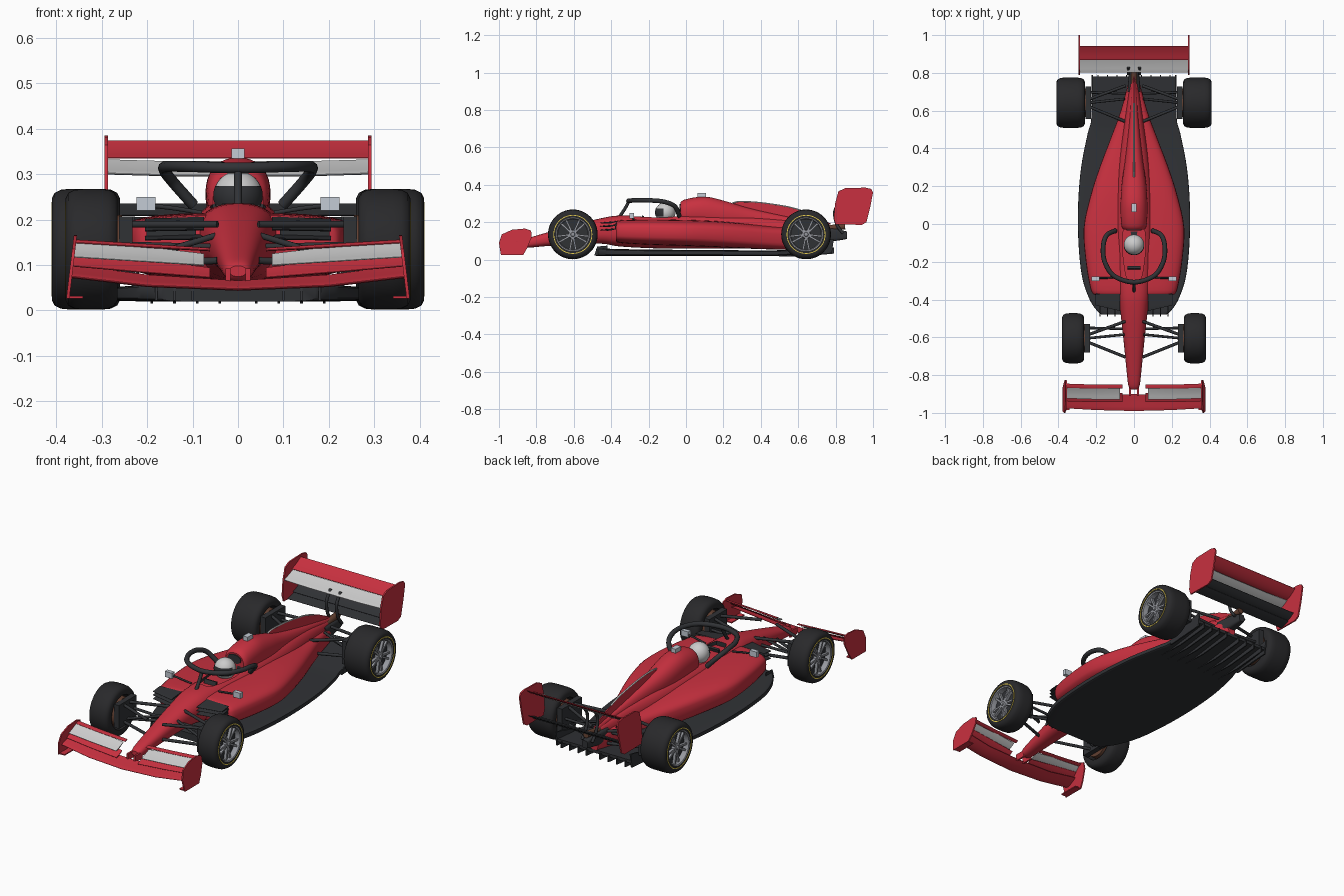
import bpy, bmesh, math
from mathutils import Vector, Matrix

if "Cube" in bpy.data.objects:
    bpy.data.objects.remove(bpy.data.objects["Cube"])


def mat(name, r, g, b):
    m = bpy.data.materials.new(name)
    m.diffuse_color = (r, g, b, 1)
    m.use_nodes = True
    m.node_tree.nodes["Principled BSDF"].inputs["Base Color"].default_value = m.diffuse_color
    return m


RED = mat("red_paint", 0.58, 0.03, 0.05)
DARK = mat("carbon", 0.03, 0.032, 0.036)
TYRE = mat("rubber", 0.022, 0.022, 0.024)
WHITE = mat("white_paint", 0.82, 0.82, 0.84)
GREY = mat("rim_metal", 0.3, 0.31, 0.34)
GLASS = mat("light_grey", 0.55, 0.6, 0.66)
YELLOW = mat("yellow_band", 0.85, 0.65, 0.08)
BROWN = mat("brake_disc", 0.12, 0.05, 0.03)


def smooth(o):
    bpy.ops.object.select_all(action='DESELECT')
    bpy.context.view_layer.objects.active = o
    o.select_set(True)
    bpy.ops.object.shade_smooth_by_angle(angle=math.radians(38))


def mirrored(o):
    o.modifiers.new("mirror", 'MIRROR')
    return o


def build(name, verts, faces, m, mirror=False):
    bm = bmesh.new()
    vs = [bm.verts.new(v) for v in verts]
    for f in faces:
        bm.faces.new([vs[i] for i in f])
    bmesh.ops.recalc_face_normals(bm, faces=bm.faces)
    me = bpy.data.meshes.new(name)
    bm.to_mesh(me)
    bm.free()
    me.materials.append(m)
    o = bpy.data.objects.new(name, me)
    bpy.context.collection.objects.link(o)
    smooth(o)
    return mirrored(o) if mirror else o


def skin(name, rings, m, mirror=False, caps=True, loop=False):
    n = len(rings[0])
    k = len(rings)
    faces = [(i % k * n + j, i % k * n + (j + 1) % n, (i + 1) % k * n + (j + 1) % n, (i + 1) % k * n + j)
             for i in range(k if loop else k - 1) for j in range(n)]
    if caps and not loop:
        faces += [tuple(range(n)), tuple(range((k - 1) * n, k * n))]
    return build(name, [v for r in rings for v in r], faces, m, mirror)


def spline(pts, steps):
    out = []
    for i in range(len(pts) - 1):
        a, b, c, d = [Vector(pts[min(max(j, 0), len(pts) - 1)]) for j in (i - 1, i, i + 1, i + 2)]
        for s in range(steps):
            t = s / steps
            out.append(b + (c - a) * t / 2 + (a * 2 - b * 5 + c * 4 - d) * t * t / 2
                       + (b * 3 - a - c * 3 + d) * t ** 3 / 2)
    return out + [Vector(pts[-1])]


def loft(name, secs, m, e=2.5, n=36, steps=4):
    """secs: (y, half width, bottom z, top z)"""
    ys = []
    rings = []
    secs = [s for s in secs]
    for y, hw, zb, zt in [(v[0], v[1], v[2], v[3]) for v in spline(secs, steps)]:
        ring = []
        for j in range(n):
            a = 2 * math.pi * j / n
            c, s = math.cos(a), math.sin(a)
            ring.append((hw * math.copysign(abs(c) ** (2 / e), c), y,
                         (zb + zt) / 2 + (zt - zb) / 2 * math.copysign(abs(s) ** (2 / e), s)))
        rings.append(ring)
    return skin(name, rings, m)


def lathe(name, prof, cy, cz, m, loop=False, n=48):
    """prof: (x, radius) turned about the axle"""
    rings = [[(x, cy + r * math.cos(2 * math.pi * j / n), cz + r * math.sin(2 * math.pi * j / n))
              for j in range(n)] for x, r in prof]
    return skin(name, rings, m, True, not loop, loop)


def tube(name, pts, r, m=DARK, mirror=True, curved=True):
    cu = bpy.data.curves.new(name, 'CURVE')
    cu.dimensions = '3D'
    cu.bevel_depth = r
    cu.bevel_resolution = 3
    cu.use_fill_caps = True
    path = spline(pts, 6) if curved else [Vector(p) for p in pts]
    sp = cu.splines.new('POLY')
    sp.points.add(len(path) - 1)
    for p, v in zip(sp.points, path):
        p.co = (*v, 1)
    cu.materials.append(m)
    o = bpy.data.objects.new(name, cu)
    bpy.context.collection.objects.link(o)
    bpy.ops.object.select_all(action='DESELECT')
    bpy.context.view_layer.objects.active = o
    o.select_set(True)
    bpy.ops.object.convert(target='MESH')
    o = bpy.context.object
    smooth(o)
    return mirrored(o) if mirror else o


def plate(name, outline, x, t, m, lean=0.0, mirror=True):
    """outline in (y, z), given thickness across x"""
    return skin(name, [[(x + d - lean * z, y, z) for y, z in outline] for d in (-t / 2, t / 2)], m, mirror)


def wing(name, stations, th, m, mirror=False):
    """stations: (x, y leading, z leading, y trailing, z trailing)"""
    rings = []
    for x, y0, z0, y1, z1 in stations:
        pts = []
        for side, ts in ((1, range(0, 9)), (-1, range(8, -1, -1))):
            for k in ts:
                t = k / 8
                h = th * (1.4 * math.sqrt(t) * (1 - t) + 0.12)
                pts.append((x, y0 + (y1 - y0) * t, z0 + (z1 - z0) * t ** 1.5 + side * h))
        rings.append(pts)
    return skin(name, rings, m, mirror)


def box(name, c, s, m, mirror=False, rot=0.0):
    R = Matrix.Rotation(rot, 3, 'X')
    rings = [[Vector(c) + R @ Vector((sx * s[0] / 2, a * s[1] / 2, b * s[2] / 2))
              for a, b in ((-1, -1), (1, -1), (1, 1), (-1, 1))] for sx in (-1, 1)]
    return skin(name, rings, m, mirror)


# Main body with cockpit opening
body = loft("nose_and_tub", [(-.875, .018, .075, .098), (-.85, .031, .064, .113), (-.75, .042, .072, .143),
    (-.6, .057, .083, .185), (-.45, .074, .085, .222), (-.35, .087, .07, .236), (-.15, .1, .06, .236),
    (.05, .1, .06, .245), (.3, .085, .06, .235), (.55, .05, .06, .212), (.78, .015, .1, .175)], RED)
cut = loft("cockpit_cutter", [(-.3, .03, .13, .3), (-.26, .045, .13, .3), (-.12, .062, .13, .3),
    (-.03, .056, .13, .3)], DARK, e=6)
mod = body.modifiers.new("cockpit", 'BOOLEAN')
mod.operation = 'DIFFERENCE'
mod.solver = 'EXACT'
mod.material_mode = 'TRANSFER'
mod.object = cut
bpy.context.view_layer.objects.active = body
bpy.ops.object.modifier_apply(modifier="cockpit")
bpy.data.objects.remove(cut)
smooth(body)

# Airbox, sidepods, engine fin
loft("airbox", [(-.03, .055, .18, .305), (-.01, .066, .18, .32), (.05, .071, .18, .333), (.12, .071, .17, .335),
    (.22, .064, .16, .31), (.35, .046, .15, .272), (.55, .026, .14, .228), (.78, .01, .12, .185)], RED, e=2.3)
loft("air_inlet", [(-.034, .04, .25, .296), (-.02, .042, .25, .3)], DARK, e=2.2)
loft("sidepods", [(-.375, .205, .1, .2), (-.35, .228, .088, .211), (-.2, .255, .078, .215), (-.02, .266, .072, .213),
    (.15, .23, .066, .207), (.3, .182, .06, .194), (.45, .125, .055, .178), (.6, .07, .055, .165),
    (.78, .022, .07, .15)], RED, e=3.6)
box("sidepod_inlet", (.147, -.374, .178), (.11, .012, .028), DARK, True)
plate("engine_fin", [(.22, .29), (.28, .308), (.4, .303), (.55, .28), (.68, .24), (.78, .19), (.5, .19)],
      0, .006, RED, mirror=False)
tube("fin_trim", [(0, .25, .303), (0, .29, .31), (0, .4, .304), (0, .55, .281), (0, .64, .254)], .004, WHITE, False)
box("roof_camera", (0, .085, .346), (.028, .045, .022), GLASS)

# Floor, diffuser and front vanes
loft("floor", [(-.48, .17, .02, .058), (-.46, .195, .02, .06), (-.4, .235, .02, .058), (-.28, .275, .02, .055),
    (-.1, .294, .02, .053), (.1, .296, .02, .052), (.3, .28, .02, .05), (.48, .245, .02, .05),
    (.56, .226, .025, .055), (.78, .222, .055, .072)], DARK, e=7)
for x in (.04, .09, .14, .19):
    plate("diffuser_strake", [(.4, .021), (.6, .015), (.79, .032), (.79, .065), (.6, .04)], x, .006, DARK)
plate("diffuser_side", [(.56, .02), (.78, .035), (.79, .11), (.74, .1), (.58, .055)], .222, .008, DARK)
for z in (.168, .188, .206):
    wing("turning_vane", [(.075, -.46, z - .01, -.37, z), (.205, -.43, z - .012, -.37, z - .004)], .004, DARK, True)
for x in (.1, .14, .18):
    plate("floor_fence", [(-.49, .022), (-.42, .022), (-.42, .075), (-.475, .07)], x, .005, DARK)

# Front wing
wing("front_main_plane", [(-.37, -.975, .075, -.9, .1), (-.2, -.985, .055, -.91, .078), (0, -.99, .047, -.9, .065),
    (.2, -.985, .055, -.91, .078), (.37, -.975, .075, -.9, .1)], .008, RED)
for nm, y0, y1, zi, zo, h, m in (("lower", -.943, -.895, .073, .098, .028, RED),
                                 ("middle", -.928, -.866, .1, .118, .033, WHITE),
                                 ("upper", -.872, -.85, .133, .15, .006, RED)):
    x0 = .062 if m is RED else .075
    wing("front_flap_" + nm, [(x0, y0, zi, y1, zi + h * .75), (.22, y0, (zi + zo) / 2, y1, (zi + zo) / 2 + h),
                              (.362, y0 + .005, zo, y1 + .005, zo + h)], .005, m, True)
plate("front_endplate", [(-.99, .026), (-.87, .026), (-.85, .06), (-.825, .12), (-.828, .155), (-.86, .166),
                         (-.93, .16), (-.985, .135), (-1, .09)], .378, .007, RED, .12)
box("endplate_foot", (.358, -.93, .029), (.034, .11, .006), RED, True)
box("wing_pylon", (.022, -.88, .075), (.01, .06, .035), RED, True)

# Rear wing
wing("rear_main_plane", [(x, .802, z, .878, z + .03) for x, z in ((-.288, .302), (-.15, .298), (.15, .298),
                                                                 (.288, .302))], .007, WHITE)
wing("rear_flap", [(-.288, .868, .336, .942, .374), (.288, .868, .336, .942, .374)], .006, RED)
wing("beam_wing_lower", [(-.286, .83, .19, .89, .205), (.286, .83, .19, .89, .205)], .005, DARK)
wing("beam_wing_upper", [(-.286, .875, .21, .93, .235), (.286, .875, .21, .93, .235)], .005, DARK)
plate("rear_endplate", [(.8, .188), (.94, .186), (.965, .2), (.985, .28), (1, .36), (.99, .378), (.96, .385),
                        (.85, .382), (.815, .365), (.797, .3), (.79, .22)], .29, .008, RED)
tube("wing_swan_neck", [(.03, .84, .14), (.03, .805, .19), (.03, .795, .26), (.03, .83, .312)], .008)
loft("crash_structure", [(.7, .035, .085, .17), (.8, .026, .1, .165), (.86, .016, .11, .15)], DARK, e=4)
tube("exhaust", [(0, .74, .165), (0, .85, .178)], .017, BROWN, False, False)

# Halo, driver and mirrors
hoop = [(.098, -.035, .232), (.145, -.06, .285), (.163, -.12, .31), (.155, -.2, .317), (.105, -.275, .317)]
tube("halo_hoop", hoop + [(0, -.308, .314)] + [(-x, y, z) for x, y, z in reversed(hoop)], .0125, DARK, False)
tube("halo_pillar", [(0, -.305, .312), (0, -.325, .275), (0, -.358, .225)], .009, DARK, False)
for nm, r, m, a0, a1 in (("helmet", .054, WHITE, 0, 12), ("visor", .0555, DARK, 5, 7)):
    bpy.ops.mesh.primitive_uv_sphere_add(segments=32, ring_count=16, radius=r, location=(0, -.11, .253))
    o = bpy.context.object
    o.name = nm
    o.data.materials.append(m)
    if nm == "visor":
        bm = bmesh.new()
        bm.from_mesh(o.data)
        bmesh.ops.delete(bm, geom=[f for f in bm.faces if not (f.calc_center_median().y < -.012
                         and -.022 < f.calc_center_median().z < .024)], context='FACES')
        bm.to_mesh(o.data)
        bm.free()
    smooth(o)
loft("driver_shoulders", [(-.17, .03, .12, .18), (-.11, .055, .12, .21), (-.04, .05, .12, .215)], DARK)
box("steering_wheel", (0, -.235, .215), (.07, .012, .04), DARK, False, -.3)
tube("mirror_stalk", [(.08, -.28, .215), (.14, -.285, .225), (.2, -.285, .232)], .005)
box("mirror", (.203, -.29, .235), (.042, .022, .03), GLASS, True)

# Wheels and suspension, front then rear
Z = .135
for end, cy, xi, xo in (("front", -.605, .265, .38), ("rear", .642, .26, .41)):
    lathe(end + "_tyre", [(xi, .09), (xi, .112), (xi + .006, .124), (xi + .02, .131), (xi + .04, .133),
        (xo - .04, .133), (xo - .02, .131), (xo - .006, .124), (xo, .112), (xo - .003, .09), (xo - .03, .084),
        (xi + .03, .084)], cy, Z, TYRE, True)
    lathe(end + "_tyre_band", [(xo - .004, .1), (xo + .001, .1), (xo + .001, .104), (xo - .004, .104)],
          cy, Z, YELLOW, True)
    lathe(end + "_rim_lip", [(xo - .03, .081), (xo - .003, .085), (xo - .001, .09), (xo - .03, .09)], cy, Z, GREY, True)
    lathe(end + "_rim_disc", [(xo - .045, .085), (xo - .03, .085)], cy, Z, DARK)
    lathe(end + "_hub", [(xo - .03, .024), (xo - .012, .022), (xo - .01, .012), (xo - .004, .01)], cy, Z, GREY, n=24)
    lathe(end + "_brake_drum", [(xi - .005, .075), (xi + .06, .082)], cy, Z, BROWN)
    for k in range(10):
        a = math.pi * k / 5 + (.12 if k % 2 else -.12)
        box(end + "_spoke", (xo - .02, cy + .053 * math.cos(a), Z + .053 * math.sin(a)), (.014, .066, .01),
            GREY, True, a)
    box(end + "_brake_duct", (xi - .018, cy, .145), (.03, .15 if end == "front" else .17, .125), DARK, True)
    out = xi - .02
    for z0, z1 in ((.19, .19), (.11, .1)) if end == "front" else ((.165, .195), (.1, .1)):
        for dy in (-.1, .09):
            tube(end + "_wishbone", [(.045, cy + dy, z0), (out, cy + dy * .2, z1)], .008, curved=False)
    tube(end + "_push_rod", [(.05, cy + .02, .165), (out, cy, .105)], .007, curved=False)
    tube(end + "_track_rod", [(.045, cy + .05, .14), (out, cy + .055, .145)], .007, curved=False)
